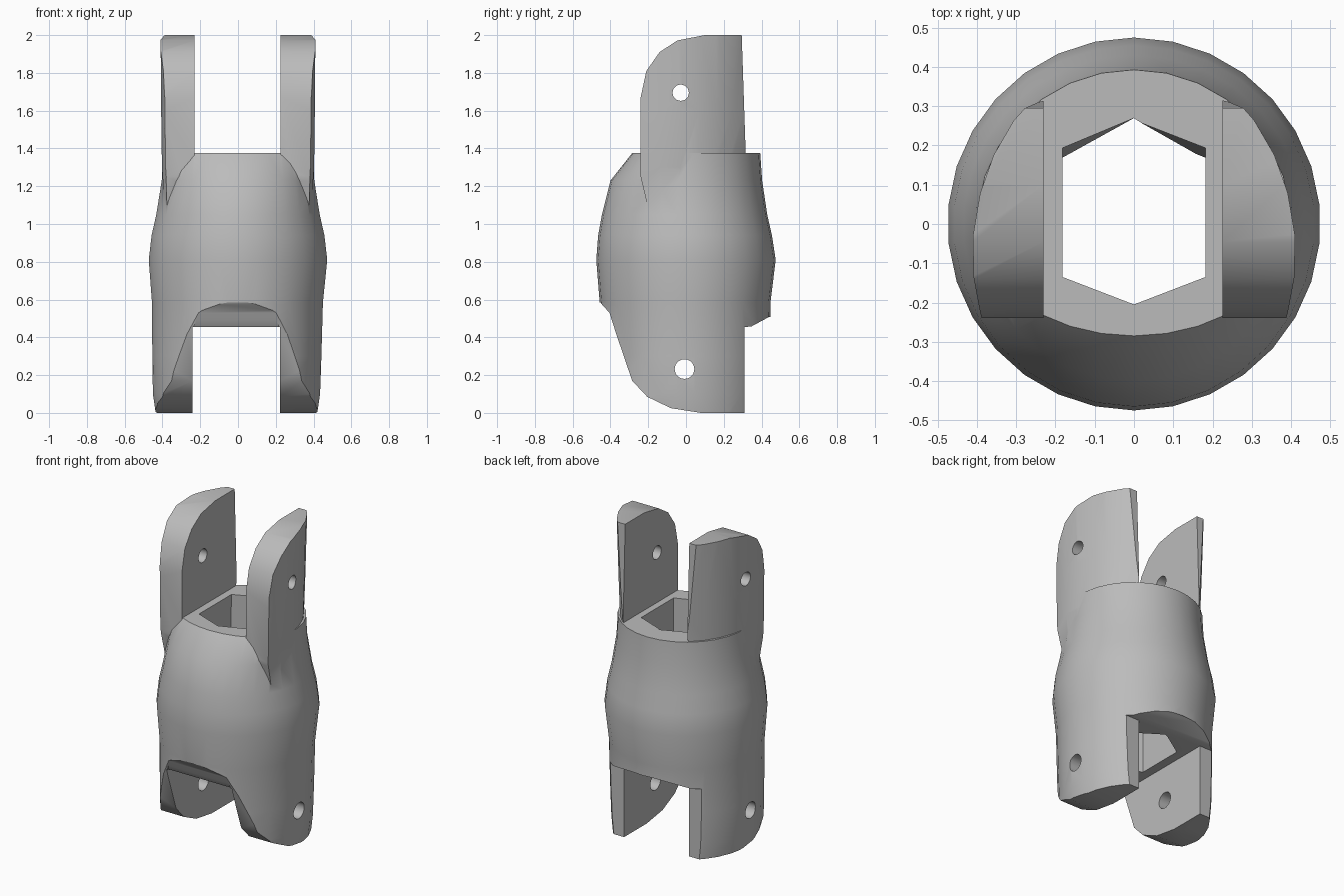
import bpy, bmesh
from math import cos, sin, pi, radians

if "Cube" in bpy.data.objects:
    bpy.data.objects.remove(bpy.data.objects["Cube"])

grey = bpy.data.materials.new("plain grey")
grey.use_nodes = True
colour = (0.5, 0.5, 0.5, 1)
grey.diffuse_color = colour
grey.node_tree.nodes["Principled BSDF"].inputs["Base Color"].default_value = colour


def finish(name, bm):
    bmesh.ops.recalc_face_normals(bm, faces=bm.faces)
    mesh = bpy.data.meshes.new(name)
    bm.to_mesh(mesh)
    bm.free()
    mesh.materials.append(grey)
    obj = bpy.data.objects.new(name, mesh)
    bpy.context.collection.objects.link(obj)
    return obj


def loft(name, loops):
    """Skin a stack of equal point loops and cap both ends."""
    bm = bmesh.new()
    rows = [[bm.verts.new(p) for p in loop] for loop in loops]
    n = len(rows[0])
    for a, b in zip(rows, rows[1:]):
        for i in range(n):
            j = (i + 1) % n
            bm.faces.new((a[i], a[j], b[j], b[i]))
    bm.faces.new(rows[0])
    bm.faces.new(rows[-1])
    return finish(name, bm)


def oval(z, rx, front, back, cx=0, cy=0, sides=30):
    """Ring whose front and back halves have their own depth."""
    pts = []
    for i in range(sides):
        a = 2 * pi * i / sides + pi / 2
        depth = back if sin(a) > 0 else front
        pts.append((cx + rx * cos(a), cy + depth * sin(a), z))
    return pts


def side_prism(name, outline, x0=-1, x1=1):
    """Extrude a (y, z) outline along x."""
    return loft(name, [[(x, y, z) for y, z in outline] for x in (x0, x1)])


def hull(name, pts):
    bm = bmesh.new()
    for p in pts:
        bm.verts.new(p)
    bmesh.ops.convex_hull(bm, input=bm.verts)
    return finish(name, bm)


def combine(obj, other, operation):
    """Apply a boolean and discard the helper."""
    mod = obj.modifiers.new(operation, "BOOLEAN")
    mod.object, mod.operation, mod.solver = other, operation, "EXACT"
    bpy.context.view_layer.objects.active = obj
    bpy.ops.object.modifier_apply(modifier=mod.name)
    bpy.data.objects.remove(other)


# Bulging body with a sloped front shoulder
body = loft("joint_body", [
    oval(0, 0.43, 0.44, 0.44, -0.008),
    oval(0.1, 0.445, 0.45, 0.44, -0.008),
    oval(0.3, 0.45, 0.455, 0.445, -0.006),
    oval(0.585, 0.455, 0.457, 0.447, -0.003),
    oval(0.81, 0.475, 0.475, 0.475),
    oval(0.94, 0.46, 0.465, 0.455),
    oval(1.05, 0.435, 0.445, 0.43),
    oval(1.23, 0.406, 0.4, 0.403),
    oval(1.375, 0.4, 0.285, 0.393),
])

# Side outline that shapes the lower lugs
lower_outline = [
    (-0.6, 1.5), (-0.6, 0.585), (-0.455, 0.585), (-0.405, 0.53),
    (-0.37, 0.42), (-0.285, 0.17), (-0.205, 0.085), (-0.08, 0.025),
    (0.08, 0), (0.31, 0), (0.31, 0.455), (0.345, 0.457),
    (0.44, 0.508), (0.6, 0.508), (0.6, 1.5)]
combine(body, side_prism("lower_trim", lower_outline), "INTERSECT")

# Upper lugs, rounded in front and cut flat behind
lugs = loft("upper_lugs", [
    oval(z, rx, 0.5, ry, 0, -0.08)
    for z, rx, ry in ((1.02, 0.385, 0.45), (1.3, 0.405, 0.47),
                      (1.6, 0.409, 0.49), (2.1, 0.413, 0.52))])
upper_outline = [
    (-0.2, 1.08), (-0.24, 1.25), (-0.24, 1.67), (-0.21, 1.81), (-0.14, 1.91),
    (-0.045, 1.972), (0.1, 2), (0.295, 2), (0.316, 1.375), (0.3, 1.08)]
combine(lugs, side_prism("upper_trim", upper_outline), "INTERSECT")
combine(lugs, side_prism("upper_slot", [(-1, 1.0), (1, 1.0), (1, 3), (-1, 3)],
                         -0.23, 0.225), "DIFFERENCE")
combine(body, lugs, "UNION")

# Lower slot with a bevelled front mouth
combine(body, side_prism("lower_slot", [(-1, -1), (1, -1), (1, 0.455), (-1, 0.455)],
                         -0.24, 0.222), "DIFFERENCE")
mouth = [(x, y, 0.44) for x in (-0.24, 0.222) for y in (-0.36, -0.6)]
mouth += [(x, y, 0.585) for x in (-0.185, 0.17) for y in (-0.452, -0.6)]
combine(body, hull("slot_mouth", mouth), "DIFFERENCE")

# Six-sided bore, slightly tapered
bore = [[(0, tip, z), (-0.182, shoulder, z), (-0.182, -0.135, z),
         (0, -0.205, z), (0.182, -0.135, z), (0.182, shoulder, z)]
        for z, tip, shoulder in ((0.3, 0.285, 0.165), (1.5, 0.268, 0.197))]
combine(body, loft("hex_bore", bore), "DIFFERENCE")

# Pin holes through both pairs of lugs
for y, z, r in ((-0.028, 1.695, 0.043), (-0.008, 0.232, 0.052)):
    circle = [(y + r * cos(2 * pi * i / 24), z + r * sin(2 * pi * i / 24))
              for i in range(24)]
    combine(body, side_prism("pin_hole", circle), "DIFFERENCE")

bpy.ops.object.select_all(action="DESELECT")
body.select_set(True)
bpy.context.view_layer.objects.active = body
bpy.ops.object.shade_smooth_by_angle(angle=radians(28))
